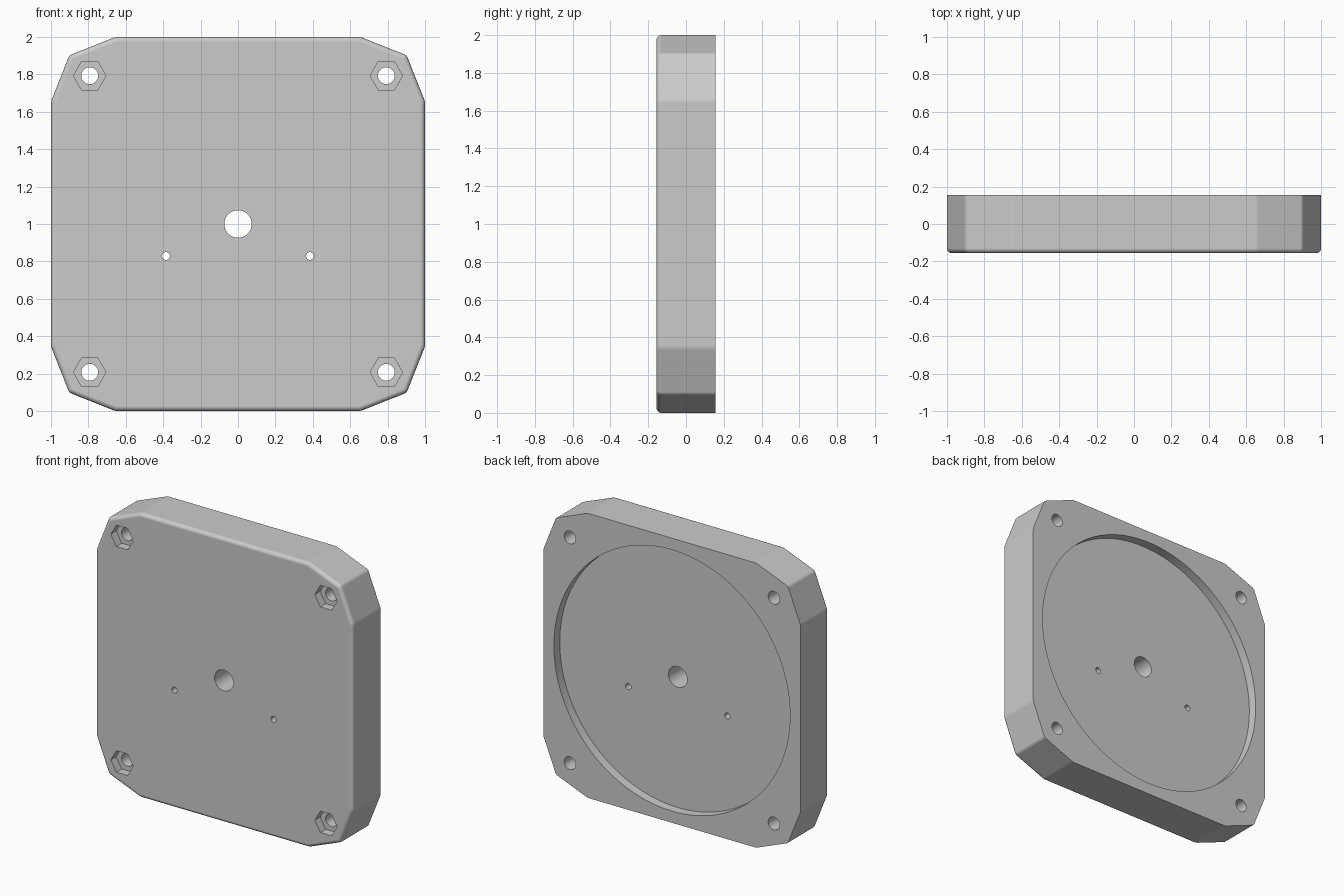
import bpy, bmesh, math
from mathutils import Matrix

cube = bpy.data.objects.get("Cube")
if cube:
    bpy.data.objects.remove(cube, do_unlink=True)

HALF = 0.156      # half thickness
FRONT = -HALF

grey = bpy.data.materials.new("light_grey")
grey.use_nodes = True
colour = (0.6, 0.6, 0.6, 1)
grey.diffuse_color = colour
grey.node_tree.nodes["Principled BSDF"].inputs["Base Color"].default_value = colour


def add_object(name, bm):
    bmesh.ops.recalc_face_normals(bm, faces=bm.faces)
    mesh = bpy.data.meshes.new(name)
    bm.to_mesh(mesh)
    bm.free()
    mesh.materials.append(grey)
    obj = bpy.data.objects.new(name, mesh)
    bpy.context.collection.objects.link(obj)
    return obj


# Plate: square with two-step corners, extruded front to back
bm = bmesh.new()
a, c = 0.655, 0.902
quarter = [(1, -a), (1, a), (c, c)]
outline = []
for i in range(4):
    turn = Matrix.Rotation(i * math.pi / 2, 2)
    for x, z in quarter:
        outline.append((turn[0][0] * x + turn[0][1] * z,
                        turn[1][0] * x + turn[1][1] * z))
front = bm.faces.new([bm.verts.new((x, FRONT, z + 1)) for x, z in outline])
ext = bmesh.ops.extrude_face_region(bm, geom=[front], use_keep_orig=True)
bmesh.ops.translate(bm, vec=(0, 2 * HALF, 0),
                    verts=[v for v in ext["geom"] if isinstance(v, bmesh.types.BMVert)])

# Soften the corner edges, then round the front rim
across = [e for e in bm.edges if abs(e.verts[0].co.y - e.verts[1].co.y) > HALF]
bmesh.ops.bevel(bm, geom=across, offset=0.012, segments=3, profile=0.5, affect='EDGES')
rim = [e for e in bm.edges if all(v.co.y < FRONT + 0.001 for v in e.verts)]
bmesh.ops.bevel(bm, geom=rim, offset=0.026, segments=5, profile=0.5, affect='EDGES')
plate = add_object("mounting_plate", bm)


# Cutters: all prisms run along y
def cut(name, x, z, radius, y0, y1, sides):
    bm = bmesh.new()
    bmesh.ops.create_cone(bm, cap_ends=True, segments=sides, radius1=radius,
                          radius2=radius, depth=y1 - y0)
    bmesh.ops.rotate(bm, verts=bm.verts, matrix=Matrix.Rotation(math.pi / 2, 3, 'X'))
    if sides == 6:   # hexagon points left and right
        if max(v.co.x for v in bm.verts) < radius * 0.95:
            bmesh.ops.rotate(bm, verts=bm.verts,
                             matrix=Matrix.Rotation(math.pi / 6, 3, 'Y'))
    bmesh.ops.translate(bm, verts=bm.verts, vec=(x, (y0 + y1) / 2, z))
    cutter = add_object(name, bm)
    mod = plate.modifiers.new(name, 'BOOLEAN')
    mod.operation = 'DIFFERENCE'
    mod.solver = 'EXACT'
    mod.object = cutter
    bpy.context.view_layer.objects.active = plate
    bpy.ops.object.modifier_apply(modifier=mod.name)
    bpy.data.objects.remove(cutter, do_unlink=True)


cut("back_recess", 0, 1, 0.918, HALF - 0.065, HALF + 0.2, 128)
cut("centre_hole", 0, 1, 0.073, -1, 1, 48)
for side in (-1, 1):
    cut("pin_hole", side * 0.385, 0.829, 0.021, -1, 1, 24)
    for level in (-1, 1):
        x, z = side * 0.793, 1 + level * 0.793
        cut("nut_pocket", x, z, 0.087, FRONT - 0.2, FRONT + 0.06, 6)
        cut("bolt_hole", x, z, 0.045, -1, 1, 32)

# Smooth rounded surfaces, keep real edges sharp
bpy.ops.object.select_all(action='DESELECT')
plate.select_set(True)
bpy.context.view_layer.objects.active = plate
bpy.ops.object.shade_smooth_by_angle(angle=math.radians(30))
weighted = plate.modifiers.new("face_weighting", 'WEIGHTED_NORMAL')
weighted.keep_sharp = True
